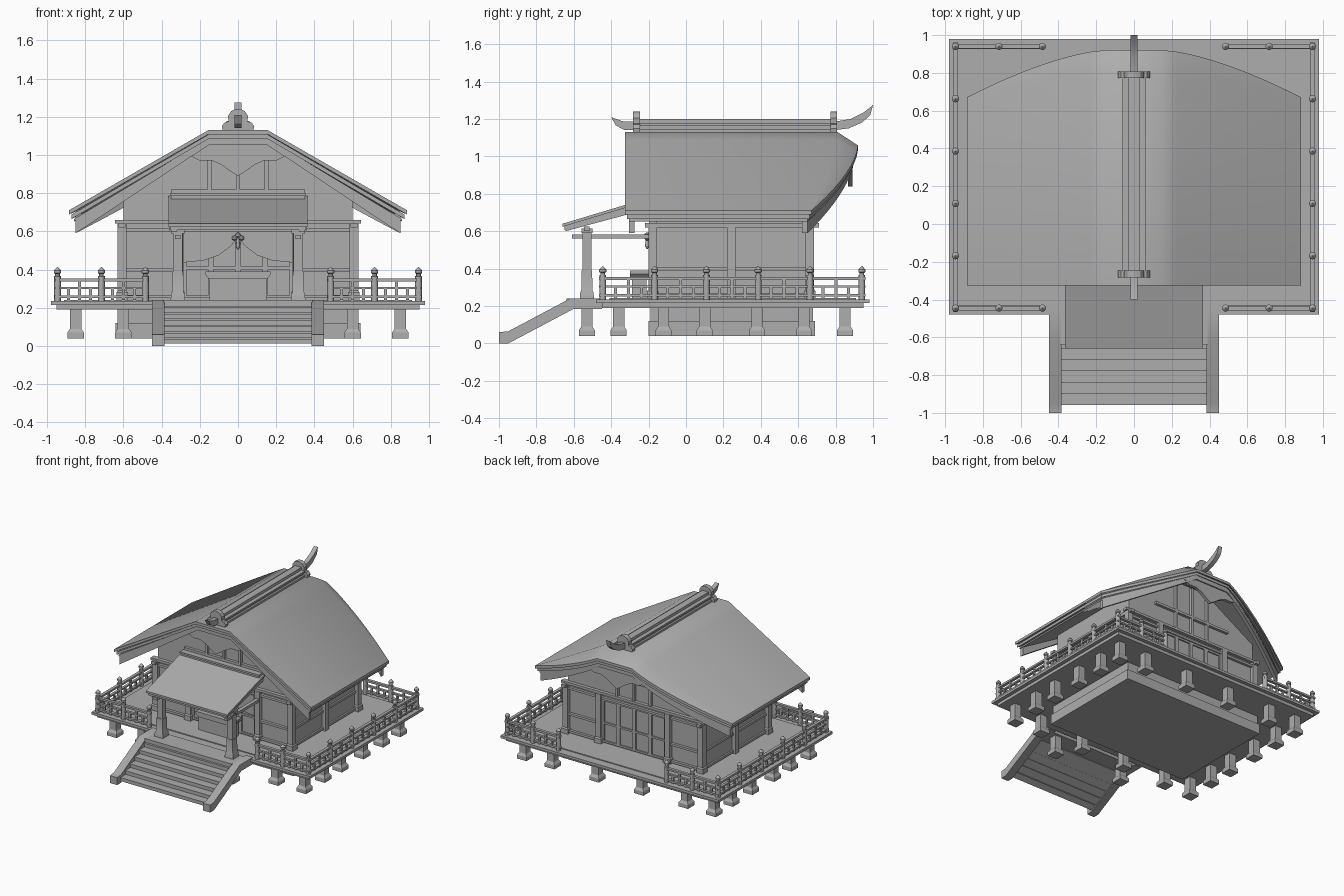
import bpy, bmesh, math
from mathutils import Matrix, Vector

old = bpy.data.objects.get("Cube")
if old:
    bpy.data.objects.remove(old, do_unlink=True)

GREY = (0.42, 0.42, 0.42, 1)
mat = bpy.data.materials.new("plain grey")
mat.use_nodes = True
mat.diffuse_color = GREY
mat.node_tree.nodes["Principled BSDF"].inputs["Base Color"].default_value = GREY


class Part:
    """Gathers simple solids into one named object."""

    def __init__(self, name):
        self.name, self.bm = name, bmesh.new()

    def loft(self, rings):
        rows = [[self.bm.verts.new(p) for p in r] for r in rings]
        n = len(rows[0])
        for a, b in zip(rows, rows[1:]):
            for i in range(n):
                self.bm.faces.new((a[i], a[(i + 1) % n], b[(i + 1) % n], b[i]))
        self.bm.faces.new(rows[0])
        self.bm.faces.new(rows[-1][::-1])

    def box(self, x0, x1, y0, y1, z0, z1):
        self.loft([[(x0, y0, z), (x1, y0, z), (x1, y1, z), (x0, y1, z)] for z in (z0, z1)])

    def block(self, x, y, levels):
        # square column whose half width changes with height
        self.loft([[(x - h, y - h, z), (x + h, y - h, z), (x + h, y + h, z), (x - h, y + h, z)]
                   for z, h in levels])

    def turned(self, x, y, levels, n=12):
        ang = [2 * math.pi * i / n for i in range(n)]
        self.loft([[(x + r * math.cos(a), y + r * math.sin(a), z) for a in ang] for z, r in levels])

    def prism(self, pts, axis, a, b):
        # outline is (y, z) along x, or (x, z) along y
        if axis == "x":
            self.loft([[(k, p, q) for p, q in pts] for k in (a, b)])
        else:
            self.loft([[(p, k, q) for p, q in pts] for k in (a, b)])

    def done(self):
        bmesh.ops.recalc_face_normals(self.bm, faces=self.bm.faces)
        me = bpy.data.meshes.new(self.name)
        self.bm.to_mesh(me)
        self.bm.free()
        ob = bpy.data.objects.new(self.name, me)
        me.materials.append(mat)
        bpy.context.collection.objects.link(ob)
        bpy.ops.object.select_all(action="DESELECT")
        ob.select_set(True)
        bpy.context.view_layer.objects.active = ob
        bpy.ops.object.shade_smooth_by_angle(angle=math.radians(32))


SIDES = (-1, 1)

# Deck, base and short stilts
p = Part("deck")
p.box(-.98, .98, -.48, .98, .215, .235)
p.box(-.91, .91, -.41, .91, .23, .242)
p.box(-.95, .95, -.45, .95, .19, .215)
p.box(-.39, .39, -.64, -.48, .19, .24)
p.done()
p = Part("foundation")
p.box(-.64, .64, -.2, .69, .04, .12)
p.box(-.63, .63, -.19, .68, .12, .19)
p.done()
p = Part("stilts")
foot = [(.04, .043), (.07, .043), (.09, .03), (.19, .03)]
spots = [(s * .85, y) for s in SIDES for y in (-.12, .1, .38, .63)]
spots += [(s * x, y) for s in SIDES for x in (.2, .6, .85) for y in (-.36, .85)]
spots += [(s * .315, -.53) for s in SIDES]
for x, y in spots:
    p.block(x, y, foot)
p.done()

# Stairs with sloping cheeks
steps = []
for i in range(6):
    y, z = -.95 + .06 * i, .045 + .033 * i
    steps += [(y, z - .033), (y, z)]
p = Part("stairs")
p.prism(steps + [(-.62, .21), (-.62, .185)], "x", -.39, .39)
for i in range(6):
    y, z = -.95 + .06 * i, .045 + .033 * i
    p.box(-.39, .39, y - .008, y + .05, z - .012, z)
p.done()
p = Part("stair_cheeks")
cheek = [(-1, 0), (-.95, 0), (-.6, .185), (-.45, .185), (-.45, .24), (-.62, .24), (-.95, .065), (-1, .06)]
for s in SIDES:
    p.prism(cheek, "x", s * .385, s * .45)
p.done()

# Railing around the deck
p = Part("railing_posts")
ys = [-.445 + .277 * i for i in range(6)]
posts = {(s * .945, round(y, 3)) for s in SIDES for y in ys}
posts |= {(s * x, y) for s in SIDES for x in (.715, .485) for y in (-.445, .94)}
for x, y in sorted(posts):
    p.turned(x, y, [(.235, .018), (.365, .018), (.367, .012), (.377, .012), (.382, .019),
                    (.395, .019), (.405, .01), (.413, .002)])
p.done()
p = Part("railing")
rails = ((.25, .264, .014), (.298, .31, .01), (.338, .354, .012))
for s in SIDES:
    for z0, z1, h in rails:
        p.box(s * .945 - h, s * .945 + h, -.465, .96, z0, z1)
        for y in (-.445, .94):
            p.box(s * .47, s * .96, y - h, y + h, z0, z1)
    for y0 in ys[:-1]:
        for k in (1, 2, 3):
            y = y0 + .069 * k
            p.box(s * .945 - .007, s * .945 + .007, y - .008, y + .008, .24, .3 if k != 2 else .34)
    for x0 in (.485, .715):
        for k in (1, 2, 3):
            for y in (-.445, .94):
                x = s * (x0 + .0575 * k)
                p.box(x - .008, x + .008, y - .007, y + .007, .24, .3 if k != 2 else .34)
p.done()

# Walls with timber frame
p = Part("walls")
outline = [(-.6, .24), (.6, .24), (.6, .82), (.155, 1.085), (-.155, 1.085), (-.6, .82)]
p.prism(outline, "y", -.17, .655)
p.done()
p = Part("timber_frame")
for y in (-.178, .662):
    for x in (-.607, -.31, .31, .607):
        p.block(x, y, [(.24, .03), (.28, .03), (.29, .023), (.64, .023)])
for s in SIDES:
    p.block(s * .607, .242, [(.24, .023), (.64, .023)])
    p.box(s * .59, s * .625, -.22, .71, .62, .645)
    for z in (.25, .39):
        p.box(s * .59, s * .613, -.18, .66, z, z + .018)
for y in (-.178, .662):
    p.box(-.645, .645, y - .02, y + .02, .64, .66)
    p.box(-.35, .35, y - .015, y + .015, .8, .82)
    for z in (.25, .39, .6):
        for s in SIDES:
            p.box(s * .31, s * .607, y - .014, y + .014, z, z + .018)
    p.box(-.31, .31, y - .014, y + .014, .6, .618)
    for x in (-.15, .15, 0):
        p.box(x - .01, x + .01, y - .016, y + .016, .66, 1.06)
p.done()
p = Part("sliding_doors")
for y in (-.172, .658):
    for i in range(4):
        x = -.285 + .1425 * i
        for a, b in ((x, x + .015), (x + .1275, x + .1425)):
            p.box(a, b, y - .009, y + .009, .25, .6)
        for z in (.25, .4, .585):
            p.box(x, x + .1425, y - .008, y + .008, z, z + .015)
p.done()

# Main roof: stacked shells that share one curved plan
def across(x):
    return max(0, (abs(x) - .155) / .73)

def top(x):
    return 1.13 - .42 * across(x)

def crease(x):
    return .81 - .14 * across(x) ** 1.6

def edge(x):
    return .92 - .25 * across(x) ** 1.5

def edge_z(x):
    return top(x) - .65 * (edge(x) - crease(x))

half = [.155 + .073 * i for i in range(11)]
xs = [-x for x in reversed(half)] + half

def shell(part, scale, d0, d1, y0, inset):
    rings = []
    for x in xs:
        upper = [(y0, top(x)), (crease(x) - inset, top(x)), (edge(x) - inset, edge_z(x))]
        rings.append([(x * scale, y, z - d0) for y, z in upper]
                     + [(x * scale, y, z - d1) for y, z in reversed(upper)])
    part.loft(rings)

p = Part("main_roof")
shell(p, 1, 0, .022, -.325, 0)
shell(p, .985, .022, .045, -.315, .01)
shell(p, .97, .045, .058, -.305, .02)
p.done()
p = Part("bargeboards")
front, back = [], []
for x in xs:
    low, u = .075 + .045 * across(x), x * .96
    front.append([(u, y, top(x) - d) for y, d in ((-.305, .04), (-.275, .04), (-.275, low), (-.305, low))])
    e, z = edge(x), edge_z(x)
    back.append([(u, e - q, z - d) for q, d in ((.02, .04), (.05, .03), (.05, low), (.02, low))])
p.loft(front)
p.loft(back)
p.done()

# Carved boards hanging under both gable peaks
pendant = [(0, .89), (.04, .915), (.09, .95), (.14, .972), (.2, .97), (.26, 1), (.13, 1.075)]
pendant = pendant + [(-x, z) for x, z in reversed(pendant) if x]
p = Part("gable_pendants")
p.prism(pendant, "y", -.285, -.265)
p.prism([(x, z - .05) for x, z in pendant], "y", .865, .89)
p.done()

# Ridge with end plates and upturned horns
p = Part("ridge")
for h, z0, z1 in ((.06, 1.12, 1.145), (.045, 1.145, 1.165), (.06, 1.165, 1.178), (.028, 1.178, 1.2)):
    p.box(-h, h, -.26, .79, z0, z1)
p.done()
cloud = [(.08, 1.125), (.085, 1.15), (.07, 1.17), (.05, 1.175), (.052, 1.205), (.035, 1.23), (.012, 1.24)]
cloud = cloud + [(-x, z) for x, z in reversed(cloud)]
p = Part("ridge_end_plates")
for y in (-.265, .79):
    p.prism(cloud, "y", y - .018, y + .018)
p.done()
p = Part("ridge_horns")
p.prism([(-.27, 1.14), (-.33, 1.142), (-.375, 1.165), (-.4, 1.21), (-.34, 1.188), (-.27, 1.185)], "x", -.018, .018)
p.prism([(.79, 1.14), (.87, 1.15), (.94, 1.18), (.985, 1.22), (1, 1.275),
         (.95, 1.235), (.88, 1.2), (.79, 1.185)], "x", -.018, .018)
p.done()

# Porch: roof, posts and beams
def porch_slab(part, w, y0, d0, d1):
    z = .64 + .3 * (y0 + .66)
    part.prism([(y0, z - d0), (-.18, .784 - d0), (-.18, .784 - d1), (y0, z - d1)], "x", -w, w)

p = Part("porch_roof")
porch_slab(p, .365, -.66, 0, .016)
porch_slab(p, .355, -.65, .016, .036)
for s in SIDES:
    p.prism([(-.645, .61), (-.18, .75), (-.18, .725), (-.645, .6)], "x", s * .32, s * .35)
p.box(-.35, .35, -.23, -.17, .75, .785)
p.box(-.355, .355, -.24, -.17, .785, .8)
p.done()
p = Part("porch_posts")
for s in SIDES:
    p.block(s * .315, -.53, [(.235, .038), (.27, .036), (.285, .03), (.39, .028), (.39, .024), (.6, .024)])
    p.box(s * .3, s * .33, -.61, -.17, .56, .582)
    p.box(s * .28, s * .35, -.56, -.5, .59, .615)
p.box(-.36, .36, -.545, -.515, .6, .625)
p.done()

# Entrance curtains, tassel and offering box
p = Part("curtains")
drape = [(0, .6), (0, .57), (.04, .52), (.1, .475), (.18, .447), (.285, .437), (.285, .6)]
for s in SIDES:
    p.prism([(s * x, z) for x, z in drape], "y", -.2, -.193)
p.done()
p = Part("tassel")
for x, z in ((-.018, .565), (.018, .565), (0, .58)):
    p.turned(x, -.208, [(z - .014, .004), (z - .006, .013), (z + .006, .013), (z + .014, .004)])
p.turned(0, -.208, [(.505, .003), (.52, .011), (.565, .007)])
p.done()
p = Part("offering_box")
p.box(-.15, .15, -.29, -.21, .24, .35)
p.prism([(-.15, .35), (.15, .35), (.17, .372), (.17, .39), (-.17, .39), (-.17, .372)], "y", -.3, -.2)
p.done()
